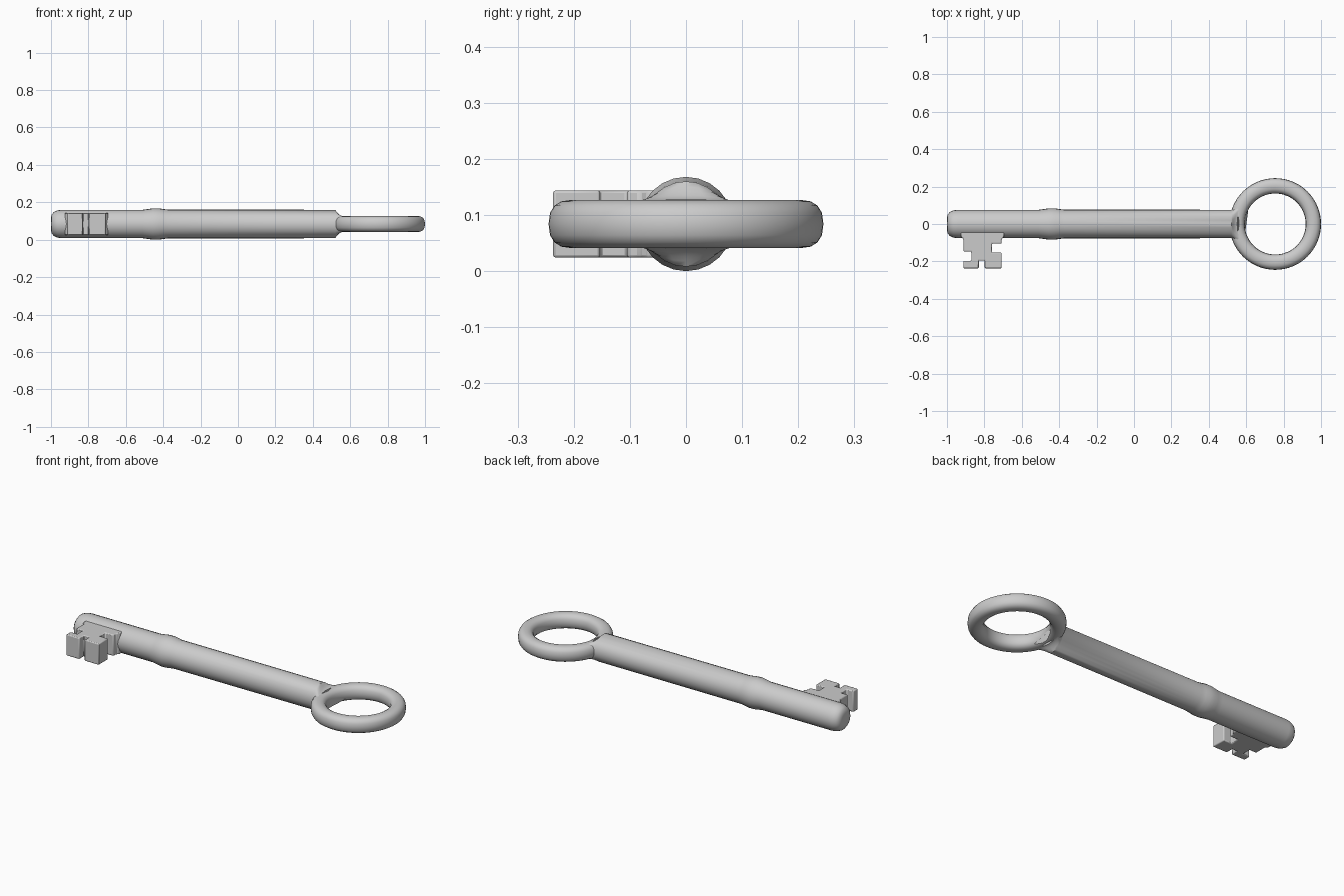
import bpy, bmesh
from math import sin, cos, pi, sqrt

if "Cube" in bpy.data.objects:
    bpy.data.objects.remove(bpy.data.objects["Cube"])

ZC = 0.084            # height of the key's mid-plane
RING_X, RING_R = 0.755, 0.204
SIDES = 24


def make_object(name, bm, angle=40):
    bmesh.ops.recalc_face_normals(bm, faces=bm.faces[:])
    mesh = bpy.data.meshes.new(name)
    bm.to_mesh(mesh)
    bm.free()
    ob = bpy.data.objects.new(name, mesh)
    bpy.context.collection.objects.link(ob)
    bpy.ops.object.select_all(action='DESELECT')
    ob.select_set(True)
    bpy.context.view_layer.objects.active = ob
    bpy.ops.object.shade_smooth_by_angle(angle=angle * pi / 180)
    return ob


def bridge(bm, a, b):
    n = len(a)
    for i in range(n):
        j = (i + 1) % n
        bm.faces.new((a[i], a[j], b[j], b[i]))


def spow(v, e):
    return (1 if v >= 0 else -1) * abs(v) ** e


# Shaft: turned stem with rounded tip and collar, flaring into the ring
profile = [(-1.0, 0.032), (-0.996, 0.05), (-0.985, 0.064), (-0.965, 0.073),
           (-0.94, 0.076), (-0.51, 0.076), (-0.48, 0.080), (-0.455, 0.084),
           (-0.425, 0.084), (-0.40, 0.080), (-0.375, 0.077), (0.52, 0.076)]
bm = bmesh.new()
loops = []
angles = [2 * pi * i / SIDES for i in range(SIDES)]
for x, r in profile:
    loops.append([bm.verts.new((x, r * cos(a), ZC + r * sin(a))) for a in angles])
for t in (0.2, 0.4, 0.6, 0.8, 1.0):
    loop = []
    ease = 1 - (1 - t) ** 1.6
    for a in angles:
        ye, ze = 0.16 * cos(a), 0.044 * spow(sin(a), 0.6)
        xe = RING_X - sqrt(RING_R ** 2 - ye ** 2)
        y0, z0 = 0.076 * cos(a), 0.076 * sin(a)
        loop.append(bm.verts.new((0.52 + (xe - 0.52) * t,
                                  y0 + (ye - y0) * t ** 1.2,
                                  ZC + z0 + (ze - z0) * ease)))
    loops.append(loop)
for a, b in zip(loops, loops[1:]):
    bridge(bm, a, b)
bm.faces.new(loops[0])
bm.faces.new(loops[-1])
make_object("shaft", bm, 50)

# Ring handle: slightly squared tube swept around a circle
bm = bmesh.new()
SEG, TUBE = 64, 16
loops = []
for i in range(SEG):
    u = 2 * pi * i / SEG
    loop = []
    for j in range(TUBE):
        v = 2 * pi * j / TUBE
        r = RING_R + 0.041 * spow(cos(v), 0.85)
        z = ZC + 0.043 * spow(sin(v), 0.8)
        loop.append(bm.verts.new((RING_X + r * cos(u), r * sin(u), z)))
    loops.append(loop)
for i in range(SEG):
    bridge(bm, loops[i], loops[(i + 1) % SEG])
make_object("ring_handle", bm, 50)

# Bit: notched outline extruded through its thickness
outline = [(-0.925, -0.03), (-0.925, -0.068), (-0.912, -0.082), (-0.912, -0.147),
           (-0.87, -0.147), (-0.87, -0.197), (-0.912, -0.197), (-0.912, -0.237),
           (-0.83, -0.237), (-0.83, -0.195), (-0.798, -0.195), (-0.798, -0.237),
           (-0.708, -0.237), (-0.708, -0.153), (-0.76, -0.153), (-0.76, -0.105),
           (-0.708, -0.105), (-0.708, -0.082), (-0.695, -0.068), (-0.695, -0.03)]
bm = bmesh.new()
face = bm.faces.new([bm.verts.new((x, y, ZC - 0.06)) for x, y in outline])
ext = bmesh.ops.extrude_face_region(bm, geom=[face])
bmesh.ops.translate(bm, vec=(0, 0, 0.12),
                    verts=[g for g in ext["geom"] if isinstance(g, bmesh.types.BMVert)])
bit = make_object("bit", bm)
bev = bit.modifiers.new("soft_edges", 'BEVEL')
bev.width = 0.005
bev.segments = 2
